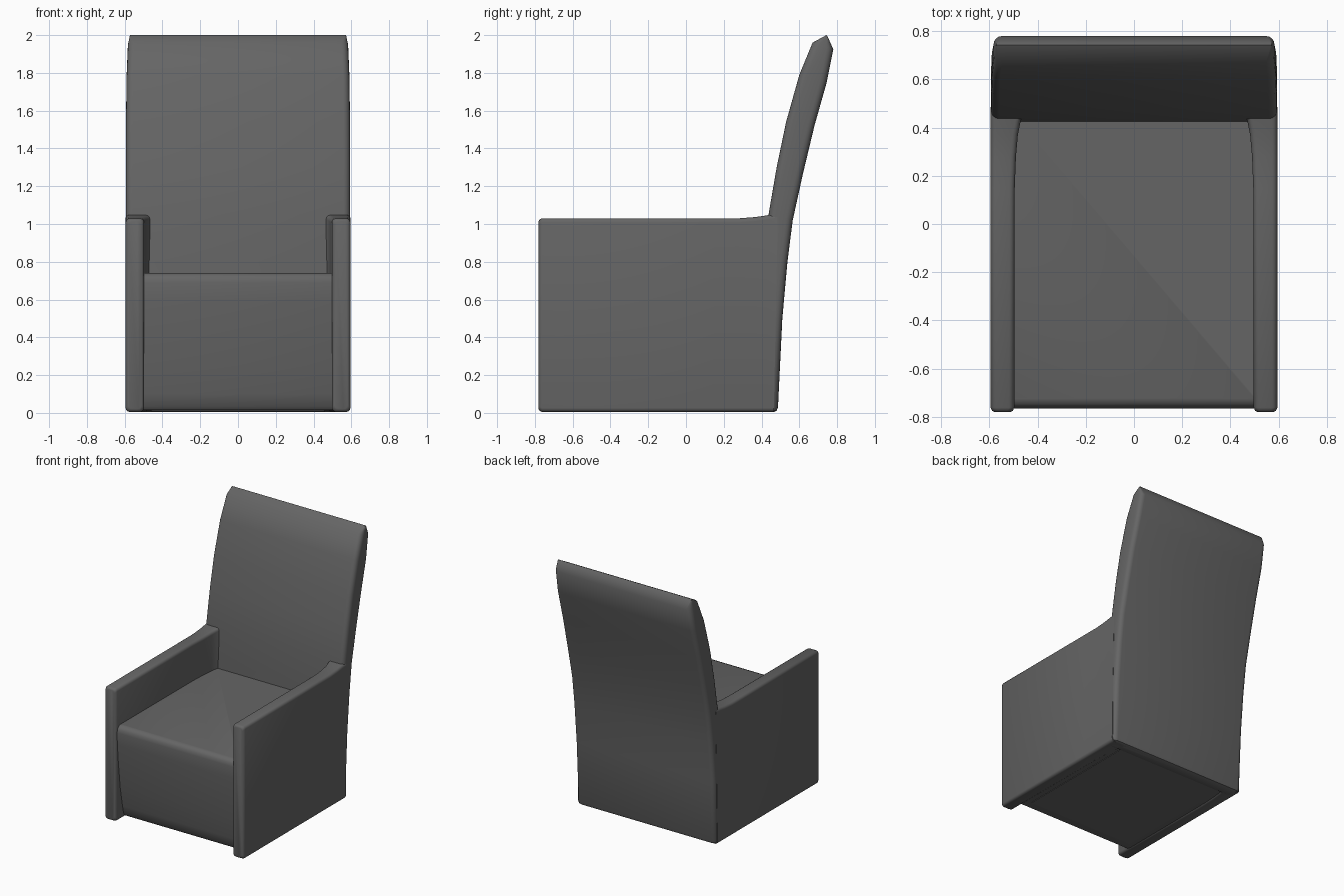
import bpy, bmesh, math
from mathutils import Vector

cube = bpy.data.objects.get("Cube")
if cube:
    bpy.data.objects.remove(cube, do_unlink=True)

upholstery = bpy.data.materials.new("charcoal_upholstery")
upholstery.use_nodes = True
GREY = (0.13, 0.13, 0.13, 1)
upholstery.diffuse_color = GREY
upholstery.node_tree.nodes["Principled BSDF"].inputs["Base Color"].default_value = GREY


def rounded_rect(u0, u1, v0, v1, r, steps=4):
    """Counter-clockwise outline with rounded corners."""
    r = min(r, (u1 - u0) * 0.48, (v1 - v0) * 0.48)
    corners = [(u1 - r, v1 - r), (u0 + r, v1 - r), (u0 + r, v0 + r), (u1 - r, v0 + r)]
    points = []
    for i, (cu, cv) in enumerate(corners):
        for s in range(steps + 1):
            a = math.pi / 2 * (i + s / steps)
            points.append((cu + r * math.cos(a), cv + r * math.sin(a)))
    return points


def loft(name, rings):
    """Skin matching rings of points and cap both ends."""
    bm = bmesh.new()
    loops = [[bm.verts.new(p) for p in ring] for ring in rings]
    n = len(loops[0])
    for a, b in zip(loops, loops[1:]):
        for i in range(n):
            j = (i + 1) % n
            bm.faces.new((a[i], a[j], b[j], b[i]))
    bm.faces.new(loops[0])
    bm.faces.new(loops[-1])
    bmesh.ops.recalc_face_normals(bm, faces=bm.faces)
    mesh = bpy.data.meshes.new(name)
    bm.to_mesh(mesh)
    bm.free()
    mesh.materials.append(upholstery)
    obj = bpy.data.objects.new(name, mesh)
    bpy.context.collection.objects.link(obj)
    bpy.ops.object.select_all(action='DESELECT')
    obj.select_set(True)
    bpy.context.view_layer.objects.active = obj
    bpy.ops.object.shade_smooth_by_angle(angle=math.radians(40))
    return obj


# Curved backrest: front y, front z, rear y, rear z, half width
back_sections = [
    (0.40, 0.005, 0.465, 0.005, 0.575), (0.39, 0.012, 0.48, 0.012, 0.588),
    (0.39, 0.03, 0.487, 0.03, 0.593), (0.41, 0.5, 0.51, 0.5, 0.594),
    (0.43, 0.8, 0.537, 0.8, 0.594), (0.437, 1.05, 0.565, 1.02, 0.594),
    (0.48, 1.3, 0.62, 1.27, 0.594), (0.53, 1.54, 0.68, 1.52, 0.593),
    (0.60, 1.79, 0.745, 1.75, 0.59), (0.67, 1.96, 0.78, 1.925, 0.583),
    (0.743, 2.0, 0.747, 1.998, 0.572),
]
rings = []
for yf, zf, yb, zb, hw in back_sections:
    outline = rounded_rect(-hw, hw, yf, yb, 0.035)
    rings.append([Vector((x, y, zf + (zb - zf) * (y - yf) / (yb - yf))) for x, y in outline])
loft("backrest", rings)

# Arm panels: y, inner x, top z, inset used to round the front end
arm_sections = [
    (-0.78, 0.497, 1.03, 0.015), (-0.775, 0.497, 1.03, 0.006),
    (-0.762, 0.497, 1.03, 0), (0.15, 0.495, 1.03, 0), (0.28, 0.49, 1.03, 0),
    (0.37, 0.482, 1.037, 0), (0.43, 0.47, 1.046, 0), (0.475, 0.44, 1.053, 0),
]
for side, label in ((1, "left"), (-1, "right")):
    rings = []
    for y, xi, top, inset in arm_sections:
        # The rear ends lean with the backrest so they stay inside it
        outline = rounded_rect(xi + inset, 0.595 - inset, 0.005 + inset, top - inset, 0.022)
        lean = 0.02 if y > 0.45 else 0
        rings.append([Vector((side * x, y + lean * (z - 0.5), z)) for x, z in outline])
    loft(label + "_arm", rings)

# Seat block with a rolled front edge tapering in toward the floor: z, front y
seat_sections = [
    (0.012, -0.64), (0.016, -0.668), (0.035, -0.685), (0.1, -0.70), (0.25, -0.727),
    (0.45, -0.75), (0.6, -0.762), (0.69, -0.765), (0.715, -0.76),
    (0.732, -0.747), (0.74, -0.725),
]
loft("seat", [[Vector((x, y, z)) for x, y in rounded_rect(-0.505, 0.505, yf, 0.46, 0.005)]
              for z, yf in seat_sections])

# Thin underside panel
loft("underside_panel", [[Vector((x, y, z)) for x, y in rounded_rect(-0.46, 0.46, -0.6, 0.4, 0.01)]
                         for z in (0.008, 0.015)])
